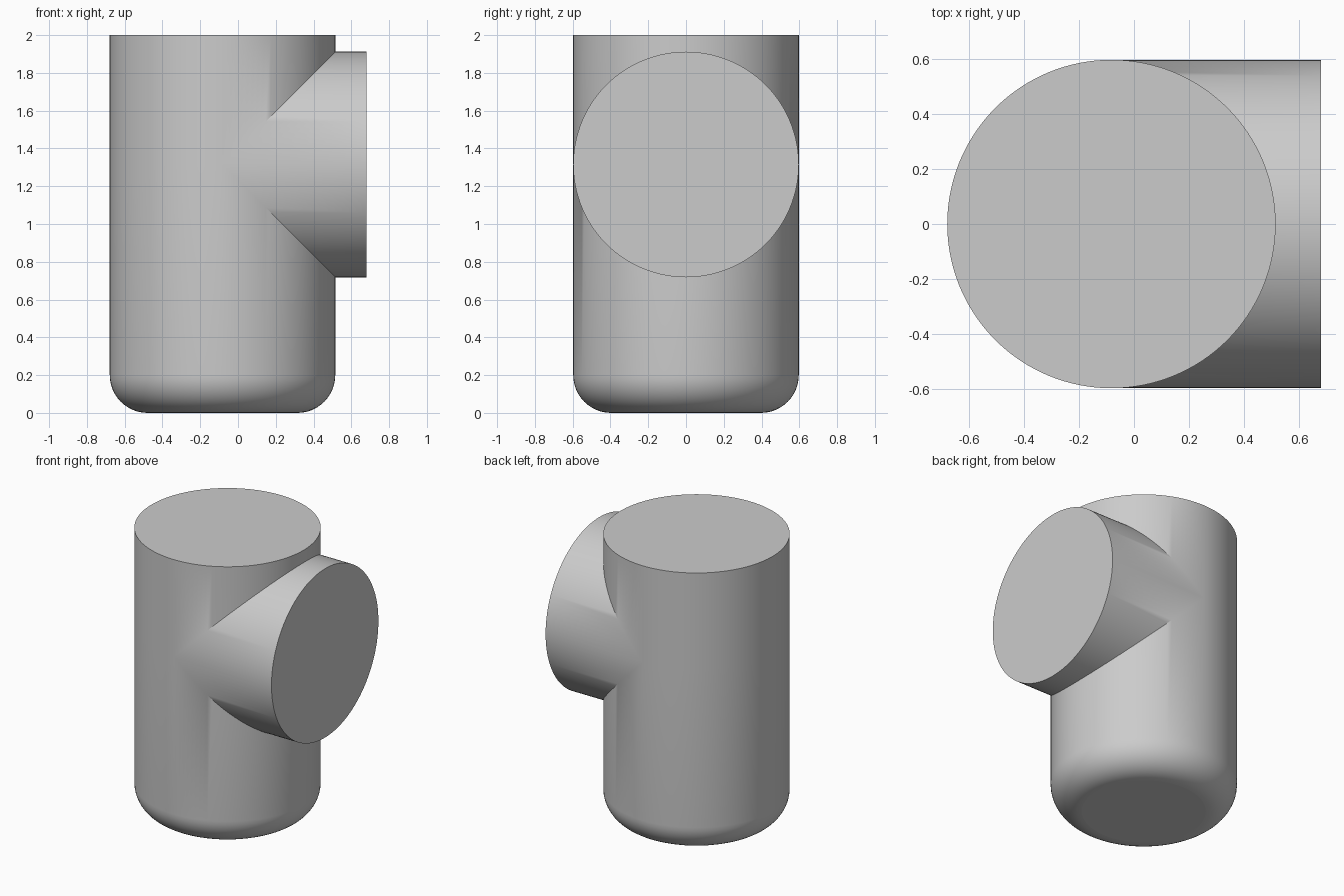
import bpy, bmesh
from math import sin, cos, pi

if "Cube" in bpy.data.objects:
    bpy.data.objects.remove(bpy.data.objects["Cube"])

N = 128            # sides around both cylinders
R = 0.597          # shared radius
CX = -0.082        # axis of the upright body
ZC = 1.315         # axis height of the side branch
END = 0.68         # branch end
TOP = 2.0
FILLET, STEPS = 0.2, 12

bm = bmesh.new()


def ring(r, z):
    """Ring around the body axis; z is a function of the angle."""
    out = []
    for i in range(N):
        t = 2 * pi * i / N
        out.append(bm.verts.new((CX + r * cos(t), r * sin(t), z(t))))
    return out


def bridge(a, b):
    for i in range(N):
        j = (i + 1) % N
        bm.faces.new((a[i], a[j], b[j], b[i]))


# rounded foot of the body
rings = []
for k in range(STEPS + 1):
    a = pi / 2 * k / STEPS
    rings.append(ring(R - FILLET + FILLET * sin(a),
                      lambda t, h=FILLET * (1 - cos(a)): h))

# body wall, opened along the mitre line where the branch joins
lower = ring(R, lambda t: ZC - R * max(cos(t), 0))
rings.append(lower)
for a, b in zip(rings, rings[1:]):
    bridge(a, b)
upper = ring(R, lambda t: ZC + R * max(cos(t), 0))
rim = ring(R, lambda t: TOP)
bridge(upper, rim)

# branch, running from the mitre line to its flat end
front = [i % N for i in range(-N // 4, N // 4 + 1)]
loop = [lower[i] for i in front] + [upper[i] for i in reversed(front[1:-1])]
loop[0].co.z = loop[N // 2].co.z = ZC
end = [bm.verts.new((END, v.co.y, v.co.z)) for v in loop]
bridge(loop, end)

# flat caps
caps = [bm.faces.new(rings[0][::-1]), bm.faces.new(rim), bm.faces.new(end)]
for f in bm.faces:
    f.smooth = True
for c in caps:
    for e in c.edges:
        e.smooth = False

bmesh.ops.remove_doubles(bm, verts=bm.verts, dist=1e-5)
bmesh.ops.recalc_face_normals(bm, faces=bm.faces)

mesh = bpy.data.meshes.new("pipe_tee")
bm.to_mesh(mesh)
bm.free()
obj = bpy.data.objects.new("pipe_tee", mesh)
bpy.context.collection.objects.link(obj)
bpy.context.view_layer.objects.active = obj
obj.select_set(True)
bpy.ops.object.shade_smooth_by_angle(angle=pi / 6)
